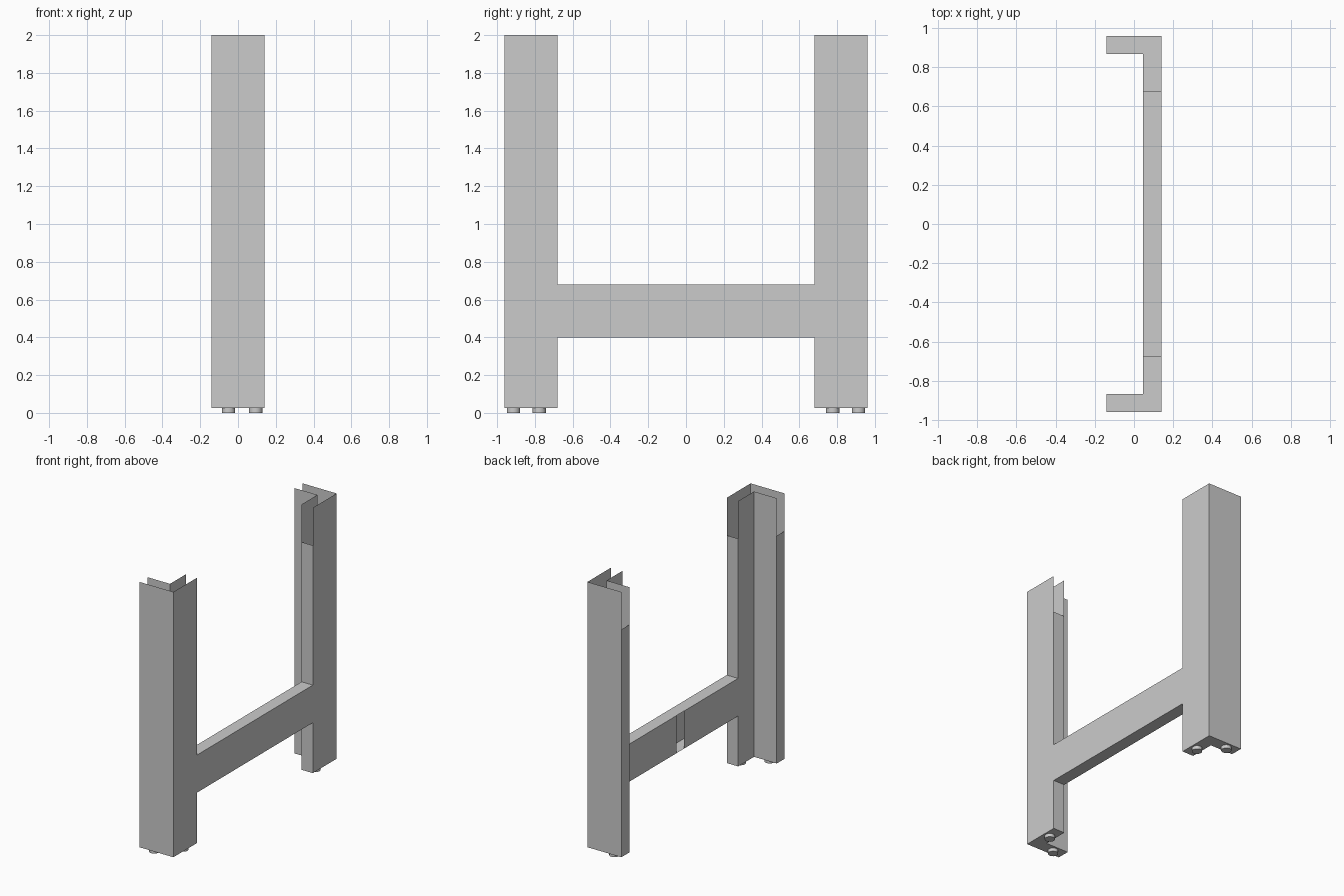
import bpy, bmesh

if "Cube" in bpy.data.objects:
    bpy.data.objects.remove(bpy.data.objects["Cube"])

X0, X1 = -0.14, 0.14        # frame width
Y0, Y1 = -0.96, -0.68       # front post depth
T = 0.093                   # hollow wall spacing
FOOT, TOP, CAP = 0.025, 2.0, 1.72
BEAM_LO, BEAM_HI = 0.40, 0.68
SLOT = 0.045                # half width of slot in beam


def finish(bm, name):
    """Make an object mirrored front to back."""
    bmesh.ops.remove_doubles(bm, verts=bm.verts, dist=1e-5)
    me = bpy.data.meshes.new(name)
    bm.to_mesh(me)
    bm.free()
    ob = bpy.data.objects.new(name, me)
    bpy.context.collection.objects.link(ob)
    mod = ob.modifiers.new("mirror", 'MIRROR')
    mod.use_axis = (False, True, False)
    return ob


def face(bm, pts):
    bm.faces.new([bm.verts.new(p) for p in pts])


def wall(bm, p, q, lo, hi):
    """Upright thin sheet from p to q, facing right of travel."""
    face(bm, [(*p, lo), (*q, lo), (*q, hi), (*p, hi)])


# hollow L-shaped posts, open at the top, with shorter end walls
a, b, c = (X0, Y0), (X1, Y0), (X1, Y1)
d, e, f = (X1 - T, Y1), (X1 - T, Y0 + T), (X0, Y0 + T)
bm = bmesh.new()
for p, q in ((a, b), (b, c), (d, e), (e, f)):
    wall(bm, p, q, FOOT, TOP)
wall(bm, f, a, FOOT, CAP)
wall(bm, c, d, FOOT, BEAM_LO)
wall(bm, c, d, BEAM_HI, CAP)
face(bm, [(x, y, FOOT) for x, y in (f, e, d, c, b, a)])
finish(bm, "corner_post")

# hollow crossbeam with a slot in the middle of its inner wall
bm = bmesh.new()
wall(bm, c, (X1, 0), BEAM_LO, BEAM_HI)
wall(bm, (X1 - T, -SLOT), d, BEAM_LO, BEAM_HI)
xi = X1 - T
face(bm, [(xi, Y1, BEAM_HI), (X1, Y1, BEAM_HI), (X1, 0, BEAM_HI), (xi, 0, BEAM_HI)])
face(bm, [(xi, 0, BEAM_LO), (X1, 0, BEAM_LO), (X1, Y1, BEAM_LO), (xi, Y1, BEAM_LO)])
finish(bm, "crossbeam")

# round feet, one under each arm of a post
for i, (x, y) in enumerate(((-0.05, Y0 + T / 2), (X1 - T / 2, -0.777))):
    bpy.ops.mesh.primitive_cylinder_add(vertices=24, radius=0.035, depth=FOOT,
                                        location=(x, y, FOOT / 2))
    ob = bpy.context.object
    ob.name = f"foot_{i + 1}"
    bpy.ops.object.transform_apply(location=True)
    bpy.ops.object.shade_smooth_by_angle()
    ob.modifiers.new("mirror", 'MIRROR').use_axis = (False, True, False)
